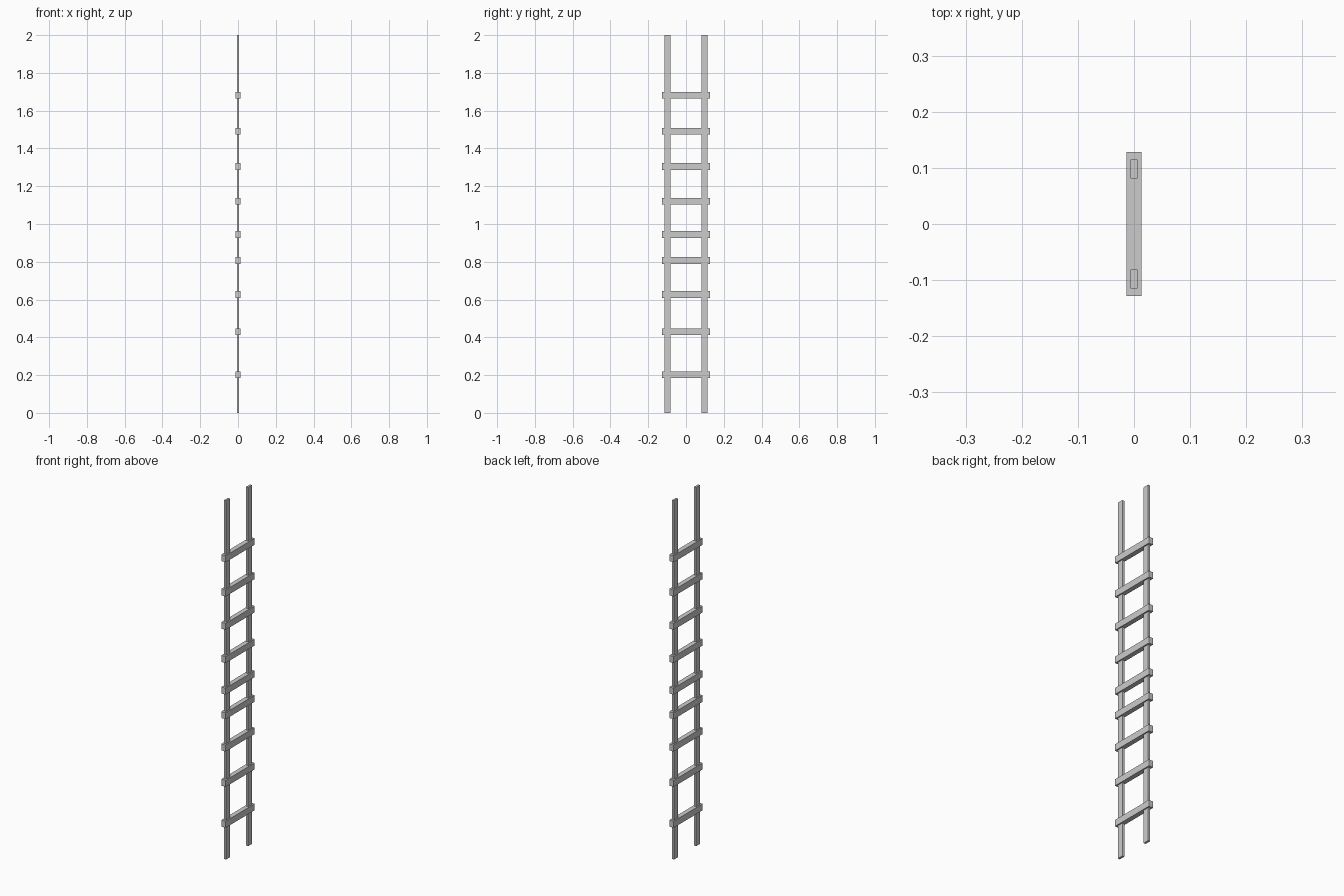
import bpy

if "Cube" in bpy.data.objects:
    bpy.data.objects.remove(bpy.data.objects["Cube"])


def box(name, size, loc):
    bpy.ops.mesh.primitive_cube_add(size=1, location=loc)
    ob = bpy.context.object
    ob.name = name
    ob.scale = size
    bpy.ops.object.transform_apply(location=False, rotation=False, scale=True)
    return ob


# Two upright rails
for side, label in ((-1, "near"), (1, "far")):
    box(f"rail_{label}", (0.0125, 0.034, 2.0), (0, side * 0.098, 1.0))

# Unevenly spaced rungs that overhang the rails
RUNG_HEIGHTS = (0.202, 0.43, 0.627, 0.807, 0.944, 1.12, 1.305, 1.491, 1.682)
for i, z in enumerate(RUNG_HEIGHTS, 1):
    box(f"rung_{i}", (0.0265, 0.256, 0.036), (0, 0, z))
